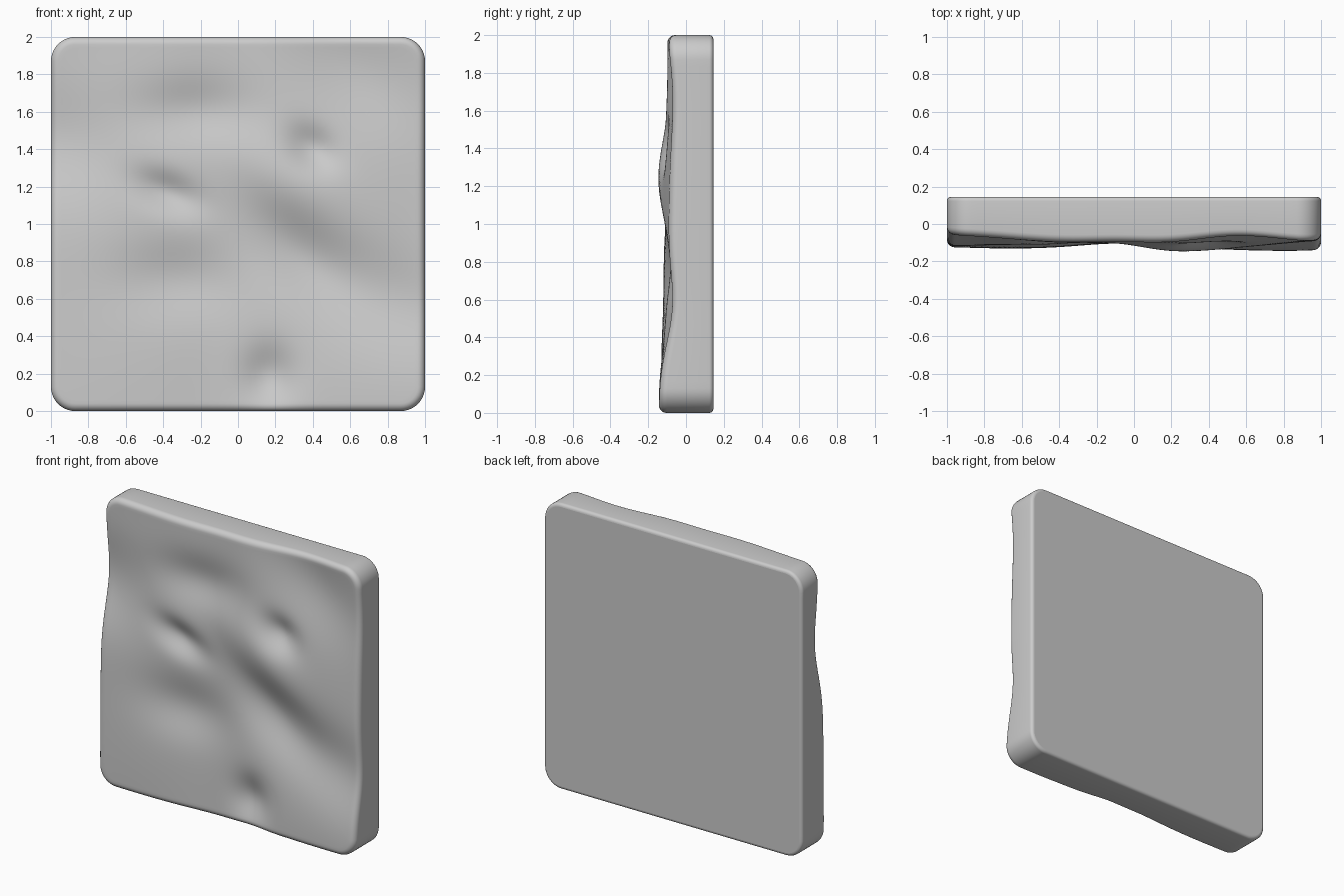
import bpy, bmesh
from math import sin, cos, pi, exp, radians

if "Cube" in bpy.data.objects:
    bpy.data.objects.remove(bpy.data.objects["Cube"])

BACK = 0.145        # y of the flat back
CORNER = 0.13       # corner radius in the front view
FRONT_R, BACK_R = 0.04, 0.022

# dents and swells: x, z, depth change, long sigma, short sigma, tilt in degrees
RELIEF = [
    (-1.05, 1.45, -0.085, 0.30, 0.22, -15),
    (-1.05, 2.00, -0.055, 0.45, 0.30, 0),
    (-0.08, 1.00, -0.020, 0.17, 1.60, 0),
    (0.62, 1.82, -0.065, 0.30, 0.20, -40),
    (1.10, 1.25, -0.035, 0.22, 0.50, 0),
    (-0.25, 1.60, -0.050, 0.22, 0.12, 0),
    (-0.38, 1.17, -0.055, 0.13, 0.070, -22),
    (0.40, 1.405, -0.055, 0.10, 0.075, -35),
    (0.25, 1.23, 0.036, 0.26, 0.13, -35),
    (-0.34, 0.70, -0.048, 0.22, 0.14, -3),
    (0.32, 0.85, -0.055, 0.24, 0.13, -42),
    (0.72, 0.64, -0.050, 0.36, 0.17, -25),
    (0.17, 0.19, -0.060, 0.095, 0.11, 0),
    (0.85, 0.08, 0.026, 0.40, 0.25, 0),
    (-0.65, 0.20, 0.012, 0.25, 0.30, 0),
]


def height(x, z):
    h = 0.119
    for cx, cz, amp, a, b, tilt in RELIEF:
        t = radians(tilt)
        u = (x - cx) * cos(t) + (z - cz) * sin(t)
        v = -(x - cx) * sin(t) + (z - cz) * cos(t)
        h += amp * exp(-0.5 * ((u / a) ** 2 + (v / b) ** 2))
    return h


def outline(inset, scale=1.0):
    """Rounded square in x/z, counter-clockwise seen from the front."""
    r, c, pts = CORNER - inset, 1 - CORNER, []
    side, arc = 48, 10
    for k in range(4):
        ca, sa = cos(k * pi / 2), sin(k * pi / 2)
        local = [(1 - inset, -c + 2 * c * i / side) for i in range(side)]
        local += [(c + r * cos(pi / 2 * i / arc), c + r * sin(pi / 2 * i / arc))
                  for i in range(arc)]
        pts += [((x * ca - z * sa) * scale, 1 + (x * sa + z * ca) * scale)
                for x, z in local]
    return pts


bm = bmesh.new()
rings = []


def add_ring(inset, y_of, scale=1.0):
    rings.append([bm.verts.new((x, y_of(x, z), z)) for x, z in outline(inset, scale)])


# wavy front face
STEPS = 56
for i in range(1, STEPS + 1):
    add_ring(FRONT_R, lambda x, z: -height(x, z), i / STEPS)
# rounded front rim, then rounded back rim
for i in range(1, 7):
    a = i / 6 * pi / 2
    add_ring(FRONT_R * (1 - sin(a)),
             lambda x, z: -height(x, z) + FRONT_R * (1 - cos(a)))
for i in range(6):
    a = i / 5 * pi / 2
    add_ring(BACK_R * (1 - cos(a)), lambda x, z: BACK - BACK_R * (1 - sin(a)))

# skin the rings and close both ends
n = len(rings[0])
center = bm.verts.new((0, -height(0, 1), 1))
for j in range(n):
    bm.faces.new((center, rings[0][j], rings[0][(j + 1) % n]))
for a, b in zip(rings, rings[1:]):
    for j in range(n):
        k = (j + 1) % n
        bm.faces.new((a[j], b[j], b[k], a[k]))
bm.faces.new(rings[-1][::-1])
bmesh.ops.recalc_face_normals(bm, faces=bm.faces[:])

mesh = bpy.data.meshes.new("wavy_slab")
bm.to_mesh(mesh)
bm.free()
slab = bpy.data.objects.new("wavy_slab", mesh)
bpy.context.collection.objects.link(slab)
bpy.context.view_layer.objects.active = slab
slab.select_set(True)
bpy.ops.object.shade_smooth_by_angle(angle=radians(40))
# the back stays flat
for poly in mesh.polygons:
    if len(poly.vertices) > 4:
        poly.use_smooth = False
